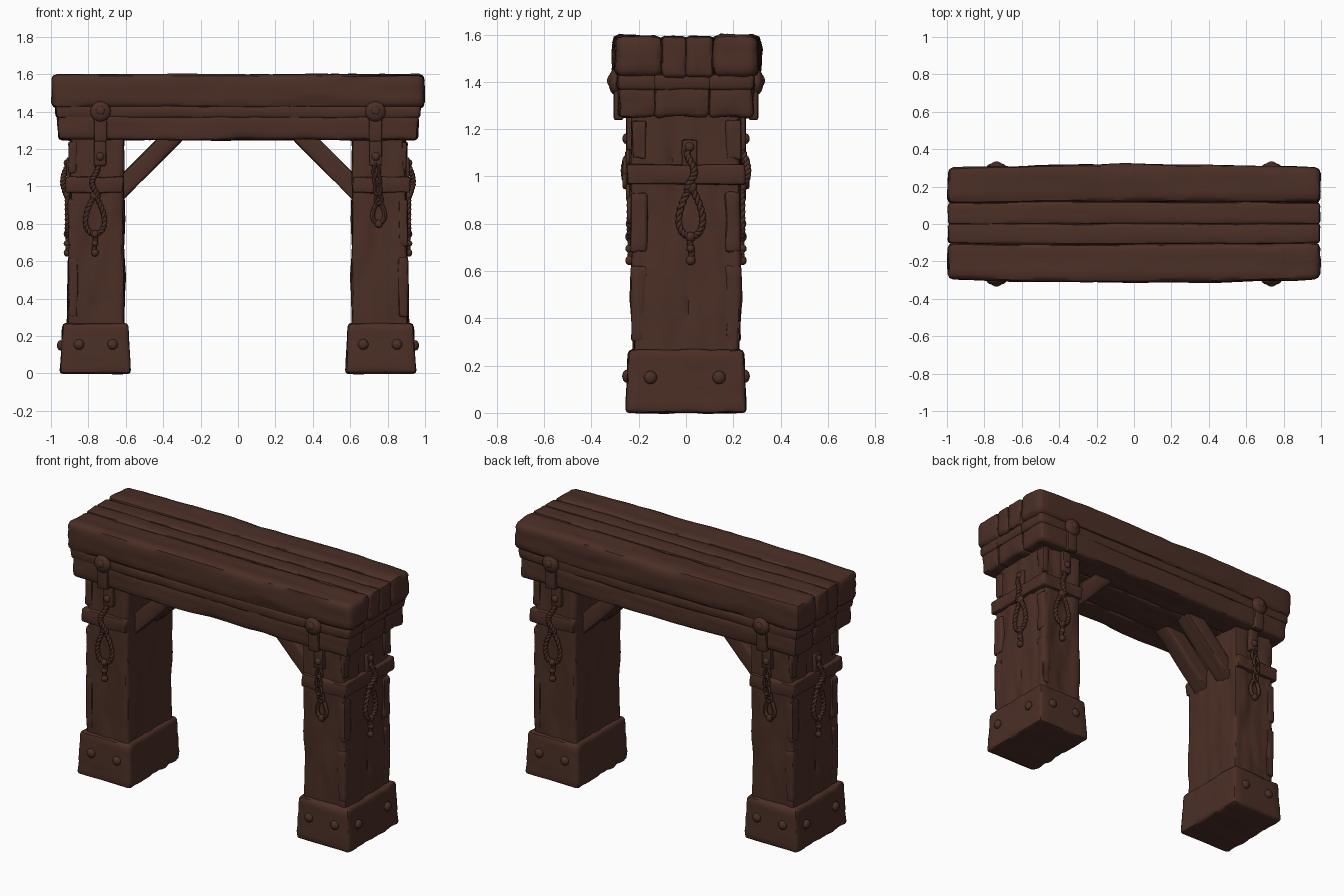
import bpy, bmesh, math
from mathutils import Vector, Matrix, noise

if "Cube" in bpy.data.objects:
    bpy.data.objects.remove(bpy.data.objects["Cube"])

wood = bpy.data.materials.new("dark_brown_wood")
wood.diffuse_color = (0.070, 0.028, 0.019, 1)
wood.use_nodes = True
wood.node_tree.nodes["Principled BSDF"].inputs["Base Color"].default_value = wood.diffuse_color
seed = 0


def finish(name, bm, twin):
    """Turn a bmesh into an object; twin adds a copy turned half round z."""
    bmesh.ops.recalc_face_normals(bm, faces=bm.faces)
    me = bpy.data.meshes.new(name)
    bm.to_mesh(me)
    bm.free()
    me.materials.clear()
    me.materials.append(wood)
    me.shade_smooth()
    me.set_sharp_from_angle(angle=math.radians(45))
    ob = bpy.data.objects.new(name, me)
    bpy.context.collection.objects.link(ob)
    if twin:
        other = bpy.data.objects.new(name + "_opposite", me)
        other.rotation_euler.z = math.pi
        bpy.context.collection.objects.link(other)
    return ob


def timber(name, lo, hi, bevel=0.02, amp=0.006, grain=0, step=0.03, shape=None, matrix=None, twin=False):
    """Worn timber: bevelled box, cut into loops, displaced by stretched noise."""
    global seed
    seed += 1
    lo, hi = Vector(lo), Vector(hi)
    bm = bmesh.new()
    bmesh.ops.create_cube(bm, size=1)
    for v in bm.verts:
        v.co = (lo + hi) / 2 + v.co * (hi - lo)
    bmesh.ops.bevel(bm, geom=bm.edges[:], offset=bevel, segments=2, profile=0.5, affect='EDGES')
    for ax in range(3):
        size = hi[ax] - lo[ax] - 2 * bevel
        n = max(1, round(size / (step * (1.6 if ax == grain else 1))))
        for i in range(1, n):
            p, d = Vector(), Vector()
            p[ax] = lo[ax] + bevel + size * i / n
            d[ax] = 1
            bmesh.ops.bisect_plane(bm, geom=bm.verts[:] + bm.edges[:] + bm.faces[:],
                                   dist=1e-4, plane_co=p, plane_no=d)
    bm.normal_update()
    moved = []
    for v in bm.verts:
        q = v.co * 14
        q[grain] = v.co[grain] * 3
        q.x += seed * 7.3
        a = noise.noise(q)
        b = noise.noise(q * 2.3)
        cut = -1.5 * max(0, abs(b) - 0.35)          # carved grooves along the grain
        moved.append(v.co + v.normal * amp * (a + 0.5 * b + cut))
    for v, co in zip(bm.verts, moved):
        v.co = shape(co) if shape else co
    if matrix:
        bm.transform(matrix)
    return finish(name, bm, twin)


def dome(name, at, axis, r, h, twin=True):
    """Rounded bolt head, squashed along one axis."""
    bm = bmesh.new()
    bmesh.ops.create_uvsphere(bm, u_segments=16, v_segments=8, radius=1)
    for v in bm.verts:
        v.co = Vector([at[i] + v.co[i] * (h if i == axis else r) for i in range(3)])
    finish(name, bm, twin)


def rope(name, pts, r, closed=False, strands=2, turns=0):
    """Rope of twisted strands following a list of points."""
    cu = bpy.data.curves.new(name, 'CURVE')
    cu.dimensions = '3D'
    cu.bevel_depth = r * (0.68 if strands > 1 else 1)
    cu.bevel_resolution = 2
    cu.use_fill_caps = True
    n = len(pts)
    for s in range(strands):
        sp = cu.splines.new('POLY')
        sp.points.add(n - 1)
        sp.use_cyclic_u = closed
        for i, p in enumerate(pts):
            t = (pts[(i + 1) % n] - pts[i - 1]) if closed or 0 < i < n - 1 else Vector((0, 0, 1))
            out = Vector((1, 0, 0)) if abs(p.x) > 0.895 else Vector((0, 1, 0))
            side = t.normalized().cross(out)
            a = 2 * math.pi * (turns * i / n + s / strands)
            off = (out * math.cos(a) + side * math.sin(a)) * r * 0.5 if strands > 1 else Vector()
            sp.points[i].co = (*(p + off), 1)
    tmp = bpy.data.objects.new(name, cu)
    bpy.context.collection.objects.link(tmp)
    bpy.context.view_layer.update()
    me = bpy.data.meshes.new_from_object(tmp.evaluated_get(bpy.context.evaluated_depsgraph_get()))
    bpy.data.objects.remove(tmp)
    bm = bmesh.new()
    bm.from_mesh(me)
    bpy.data.meshes.remove(me)
    finish(name, bm, True)


# Points on the three decorated faces of the right post: u across, z up, d outwards
faces = {
    "outer": (lambda u, z, d: Vector((0.9 + d, u, z)), 0),
    "front": (lambda u, z, d: Vector((u, -0.225 - d, z)), 1),
    "back": (lambda u, z, d: Vector((u, 0.225 + d, z)), 1),
}


def plate(name, side, u, z0, z1, w, d0, d1):
    a, b = faces[side][0](u - w / 2, z0, d0), faces[side][0](u + w / 2, z1, d1)
    timber(name, [min(p) for p in zip(a, b)], [max(p) for p in zip(a, b)],
           bevel=0.008, amp=0.003, grain=2, twin=True)


def loop(side, u, zc, h, w, d, n=72):
    f = faces[side][0]
    ts = [2 * math.pi * i / n for i in range(n)]
    return [f(u + w * math.sin(t) * math.sin(t / 2), zc + h * math.cos(t), d) for t in ts]


# Lintel: four top planks bowed outwards, over a slightly shorter lower course
def bow(c):
    k = 1 + 0.06 * (1 - c.x * c.x)
    s = 1 - 0.07 * max(0, 1.45 - c.z)
    return Vector((c.x * s, c.y * k * s, c.z))


for i, (a, b) in enumerate([(-0.295, -0.1), (-0.103, 0.002), (-0.002, 0.113), (0.11, 0.3)]):
    outer = i in (0, 3)
    timber(f"lintel_top_plank_{i + 1}", (-0.995, a, 1.42), (0.995, b, 1.597 if outer else 1.592),
           bevel=0.03 if outer else 0.017, amp=0.009 if outer else 0.005, shape=bow)
for i, (a, b) in enumerate([(-0.285, -0.13), (-0.133, 0.1), (0.097, 0.285)]):
    timber(f"lintel_lower_plank_{i + 1}", (-0.972, a, 1.25), (0.972, b, 1.378), bevel=0.018, amp=0.008, shape=bow)
    timber(f"lintel_middle_strip_{i + 1}", (-0.978, a - 0.003, 1.365), (0.978, b + 0.003, 1.432),
           bevel=0.015, amp=0.006, shape=bow)


# Posts and flared feet
def post_taper(c):
    k = (c.z - 0.27)
    x = c.x + (0.008 - 0.015 * k) * (1 if c.x > 0.75 else 0)
    return Vector((x, c.y * (0.985 + 0.035 * k), c.z))


def foot_taper(c):
    s = 1 + 0.05 * (0.13 - c.z) / 0.27
    return Vector((0.763 + (c.x - 0.763) * (s + 0.03 * (0.13 - c.z) / 0.27), c.y * s, c.z))


timber("post", (0.61, -0.225, 0.2), (0.9, 0.225, 1.3), bevel=0.016, amp=0.013, grain=2,
       step=0.022, shape=post_taper, twin=True)
timber("post_foot", (0.582, -0.25, 0.0), (0.945, 0.25, 0.268), bevel=0.018, amp=0.006,
       shape=foot_taper, twin=True)
timber("post_band", (0.613, -0.25, 0.965), (0.922, 0.25, 1.052), bevel=0.012, amp=0.006, grain=1, twin=True)
# Splintered strips along the post corners
for sy in (-1, 1):
    for i, (z0, z1) in enumerate([(0.3, 0.62), (0.68, 0.93), (1.07, 1.24)]):
        y = sy * 0.2
        timber("corner_splinter", (0.86, y - 0.033, z0), (0.907, y + 0.033, z1), bevel=0.012,
               amp=0.012, grain=2, step=0.02, twin=True)

# Slanted braces, two beside each other under each end
turn = Matrix.Translation((0.49, 0, 1.125)) @ Matrix.Rotation(math.radians(45), 4, 'Y')
for y in (-0.1, 0.1):
    timber("brace", (-0.29, y - 0.055, -0.05), (0.29, y + 0.055, 0.05), bevel=0.01, amp=0.005,
           matrix=turn, twin=True)

# Bolts on the feet and lintel
for y in (-0.15, 0.14):
    dome("foot_bolt", (0.948, y, 0.15), 0, 0.028, 0.02)
for s in (-1, 1):
    for x in (0.67, 0.85):
        dome("foot_bolt", (x, s * 0.25, 0.155), 1, 0.028, 0.02)
    dome("lintel_bolt", (0.735, s * 0.3, 1.4), 1, 0.055, 0.028)
    dome("lintel_bolt_cap", (0.735, s * 0.318, 1.405), 1, 0.026, 0.016)

# Hanging straps on front and back, peg plate on the outer side
for side in ("front", "back"):
    plate("lintel_strap", side, 0.735, 1.24, 1.38, 0.07, 0.04, 0.08)
    plate("post_strap", side, 0.737, 1.11, 1.26, 0.065, -0.01, 0.028)
    dome("strap_rivet", faces[side][0](0.737, 1.16, 0.03), 1, 0.022, 0.014)
plate("peg_plate", "outer", 0.015, 1.04, 1.155, 0.065, -0.01, 0.016)
dome("peg", faces["outer"][0](0.015, 1.125, 0.016), 0, 0.02, 0.016)

# Rope nooses with knotted tails on the outer side and the back
for side, u in (("outer", 0.02), ("back", 0.765)):
    f, ax = faces[side]
    rope("rope_loop", loop(side, u, 0.85, 0.105, 0.066, 0.012), 0.013, True, 2, 12)
    rope("rope_neck", [f(u - 0.015 * math.cos(i / 6), 0.94 + 0.17 * i / 40, 0.012 + 0.024 * math.sin(math.pi * i / 40))
                       for i in range(41)], 0.014, False, 2, 5)
    rope("rope_tail", [f(u + 0.004 * math.sin(i / 5), 0.64 + 0.11 * i / 30, 0.01) for i in range(31)],
         0.012, False, 2, 4)
    for z, r in ((0.645, 0.02), (0.695, 0.017), (0.745, 0.021), (0.955, 0.026)):
        dome("rope_knot", f(u, z, 0.014), ax, r, 0.018)

# Chain on the front: links over the band, ending in a ring
for i in range(4):
    rope("chain_link", loop("front", 0.74 + 0.004 * i, 1.09 - 0.05 * i, 0.035, 0.022, 0.034 if i in (1, 2) else 0.02, 24),
         0.009, True, 1)
rope("chain_ring", loop("front", 0.752, 0.865, 0.062, 0.042, 0.012, 32), 0.012, True, 1)
dome("chain_weight", faces["front"][0](0.752, 0.8, 0.012), 1, 0.022, 0.018)
